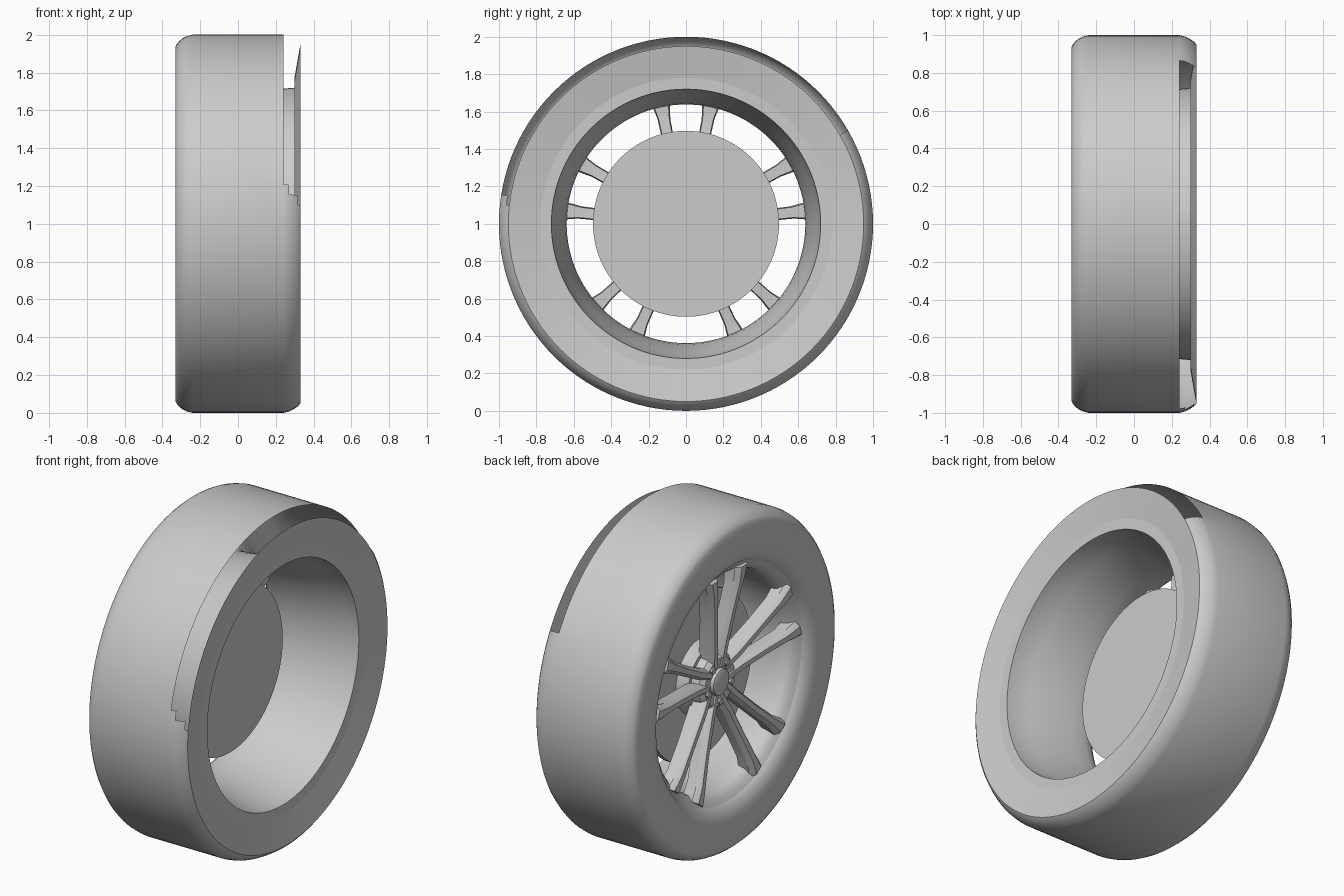
import bpy, bmesh, math
from mathutils import Vector, Matrix

if "Cube" in bpy.data.objects:
    bpy.data.objects.remove(bpy.data.objects["Cube"], do_unlink=True)

grey = bpy.data.materials.new("plain grey")
grey.use_nodes = True
grey.diffuse_color = (0.6, 0.6, 0.6, 1)
grey.node_tree.nodes["Principled BSDF"].inputs["Base Color"].default_value = (0.6, 0.6, 0.6, 1)

AXLE = Vector((0, 0, 1))


def finish(bm, name, angle=35):
    mesh = bpy.data.meshes.new(name)
    bm.to_mesh(mesh)
    bm.free()
    obj = bpy.data.objects.new(name, mesh)
    bpy.context.collection.objects.link(obj)
    mesh.materials.append(grey)
    bpy.ops.object.select_all(action='DESELECT')
    obj.select_set(True)
    bpy.context.view_layer.objects.active = obj
    bpy.ops.object.shade_smooth_by_angle(angle=math.radians(angle))
    return obj


def lathe(profile, steps=120):
    """Spin (x, radius) points around the axle."""
    bm = bmesh.new()
    verts = [bm.verts.new((x, 0, 1 + r)) for x, r in profile]
    edges = [bm.edges.new(pair) for pair in zip(verts, verts[1:])]
    bmesh.ops.spin(bm, geom=verts + edges, cent=AXLE, axis=(1, 0, 0),
                   angle=math.tau, steps=steps)
    bmesh.ops.remove_doubles(bm, verts=bm.verts, dist=0.0005)
    return bm


def face_away(bm, ref_radius):
    """Turn faces of an open shell away from a ring of the given radius."""
    bm.normal_update()
    for f in bm.faces:
        c = f.calc_center_median()
        radial = Vector((0, c.y, c.z - 1)).normalized()
        if f.normal.dot(c - AXLE - radial * ref_radius) < 0:
            f.normal_flip()


def solid(name, profile, steps=96):
    bm = lathe(profile, steps)
    bmesh.ops.recalc_face_normals(bm, faces=bm.faces)
    return finish(bm, name)


# Tyre shell, with the inner shoulder open over the upper arc
tyre = lathe([(-0.28, 0.70), (-0.305, 0.72), (-0.325, 0.78), (-0.33, 0.86),
              (-0.33, 0.94), (-0.318, 0.96), (-0.295, 0.98), (-0.27, 0.993),
              (-0.24, 1), (0, 1), (0.24, 1), (0.27, 0.993), (0.295, 0.98),
              (0.318, 0.965), (0.33, 0.95), (0.30, 0.78)])
face_away(tyre, 0.8)
torn = []
for f in tyre.faces:
    c = f.calc_center_median()
    angle = math.degrees(math.atan2(c.z - 1, c.y))
    if c.x > 0.24 and math.hypot(c.y, c.z - 1) > 0.953:
        if 29 < angle < 167 + (c.x - 0.24) * 80:
            torn.append(f)
bmesh.ops.delete(tyre, geom=torn, context='FACES')
finish(tyre, "tyre")

# Rim barrel with its inner flange
barrel = lathe([(0.30, 0.78), (0.30, 0.72), (0.24, 0.715), (0.16, 0.695),
                (0.04, 0.665), (-0.10, 0.645), (-0.18, 0.638), (-0.23, 0.645),
                (-0.26, 0.67), (-0.28, 0.70)])
face_away(barrel, 1.0)
finish(barrel, "rim_barrel")

# Brake disc, its carrier, the hub and the centre cap
solid("brake_disc", [(-0.05, 0), (-0.05, 0.497), (-0.09, 0.497), (-0.09, 0)])
solid("disc_carrier", [(-0.08, 0), (-0.08, 0.23), (-0.12, 0.21), (-0.15, 0.19), (-0.15, 0)])
solid("hub", [(-0.12, 0), (-0.12, 0.17), (-0.20, 0.165), (-0.225, 0.14),
              (-0.215, 0.085), (-0.215, 0)])
solid("centre_cap", [(-0.20, 0), (-0.20, 0.08), (-0.235, 0.075), (-0.24, 0.065), (-0.24, 0)], 48)

# Spoke stations: radius, sideways offset, front x, back x, half width
STATIONS = [(0.08, 0.036, -0.222, -0.13, 0.035),
            (0.20, 0.048, -0.238, -0.14, 0.033),
            (0.40, 0.085, -0.262, -0.17, 0.033),
            (0.56, 0.118, -0.285, -0.19, 0.036),
            (0.61, 0.129, -0.290, -0.19, 0.046),
            (0.665, 0.141, -0.292, -0.19, 0.055)]


def add_spoke(bm, side, turn):
    rings = []
    for r, off, front, back, half in STATIONS:
        mid = front + 0.03
        section = [(front, 0.45), (front + 0.006, 0.62), (mid, 0.95), (back, 0.8),
                   (back, -0.8), (mid, -0.95), (front + 0.006, -0.62), (front, -0.45)]
        rings.append([bm.verts.new(turn @ Vector((x, side * off + half * k, r)) + AXLE)
                      for x, k in section])
    n = len(rings[0])
    for a, b in zip(rings, rings[1:]):
        for i in range(n):
            j = (i + 1) % n
            bm.faces.new((a[i], a[j], b[j], b[i]))
    bm.faces.new(rings[0])
    bm.faces.new(rings[-1])


# Five pairs of spokes with a wheel bolt between neighbouring pairs
spokes, bolts = bmesh.new(), bmesh.new()
for k in range(5):
    turn = Matrix.Rotation(math.tau * k / 5, 3, 'X')
    for side in (-1, 1):
        add_spoke(spokes, side, turn)
    half_turn = Matrix.Rotation(math.tau * (k + 0.5) / 5, 3, 'X')
    spot = half_turn @ Vector((-0.22, 0, 0.115)) + AXLE
    bmesh.ops.create_cone(bolts, cap_ends=True, segments=6, radius1=0.02, radius2=0.02,
                          depth=0.03,
                          matrix=Matrix.Translation(spot) @ Matrix.Rotation(math.pi / 2, 4, 'Y'))
bmesh.ops.recalc_face_normals(spokes, faces=spokes.faces)
finish(spokes, "spokes", 25)
finish(bolts, "wheel_bolts")
